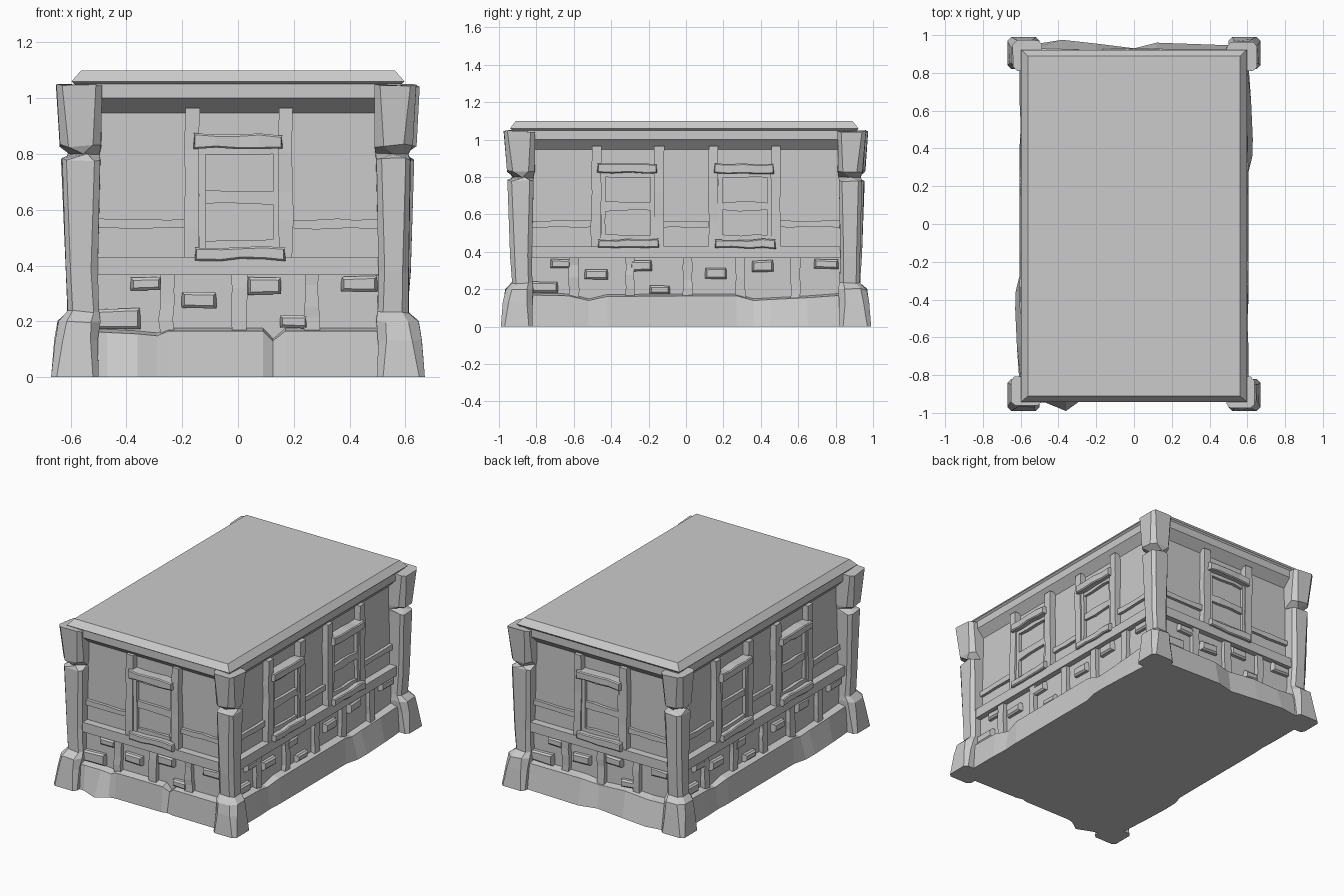
import bpy, bmesh, random
from math import pi
from mathutils import Matrix, Vector

if "Cube" in bpy.data.objects:
    bpy.data.objects.remove(bpy.data.objects["Cube"])

random.seed(4)
HX, HY = 0.535, 0.86          # half size of the wall box
parts = {}                    # part name -> bmesh


def loft(name, rings, M=Matrix()):
    """Skin a list of equal-sized point rings and cap both ends."""
    bm = parts.setdefault(name, bmesh.new())
    vs = [[bm.verts.new(M @ Vector(p)) for p in r] for r in rings]
    n = len(vs[0])
    faces = [bm.faces.new(vs[0]), bm.faces.new(vs[-1])]
    for a, b in zip(vs, vs[1:]):
        for i in range(n):
            j = (i + 1) % n
            faces.append(bm.faces.new((a[i], a[j], b[j], b[i])))
    bmesh.ops.recalc_face_normals(bm, faces=faces)


def block(name, side, u, z, d, segs=1, jit=0.0, inset=0.0):
    """Hand-cut board on a wall: u along wall, z up, d outward from the wall.
    It is cut into segs along its longer direction and roughened by jit."""
    M, half = side
    tall = (z[1] - z[0]) > (u[1] - u[0])
    (l0, l1), (w0, w1) = (z, u) if tall else (u, z)
    rings = []
    for s in range(segs + 1):
        t = s / segs
        if 0 < s < segs:
            t += random.uniform(-0.25, 0.25) / segs
        a, b = (w0 + random.uniform(-jit, jit), w1 + random.uniform(-jit, jit))
        dd = d[1] + random.uniform(-jit, jit) * 0.7
        e = inset if s == 0 else -inset if s == segs else 0
        l = l0 + (l1 - l0) * t
        ring = [(l, a, d[0]), (l, b, d[0])]
        if inset:
            ring += [(l, b, dd - inset), (l + e, b - inset, dd),
                     (l + e, a + inset, dd), (l, a, dd - inset)]
        else:
            ring += [(l, b, dd), (l, a, dd)]
        rings.append([(w, -half - q, k) if tall else (k, -half - q, w)
                      for k, w, q in ring])
    loft(name, rings, M)


def rect(hx, hy, z, cy=0.0):
    return [(-hx, cy - hy, z), (hx, cy - hy, z), (hx, cy + hy, z), (-hx, cy + hy, z)]


def window(side, c):
    # tall boards either side
    for x in (-0.165, 0.17):
        block("window_boards", side, (c + x - .026, c + x + .026), (.42, .965), (-.02, .042), 4, .004)
    # frame stiles and rails around two panes
    for u, z in (((-.14, -.115), (.45, .84)), ((.125, .147), (.45, .84))):
        block("window_frame", side, (c + u[0], c + u[1]), z, (-.02, .034), 3, .002)
    for z in ((.455, .49), (.62, .665), (.80, .83)):
        block("window_frame", side, (c - .12, c + .13), z, (-.02, .032), 3, .005)
    block("window_panes", side, (c - .12, c + .13), (.47, .81), (-.02, .012))
    # heavy lintel and sill
    block("window_lintels", side, (c - .16, c + .16), (.82, .87), (-.02, .068), 4, .005, .006)
    block("window_sills", side, (c - .155, c + .17), (.42, .467), (-.02, .068), 4, .005, .006)


# main walls
loft("walls", [rect(HX, HY, 0), rect(HX, HY, 1.0)])
loft("lower_wall", [rect(HX + .012, HY + .012, 0), rect(HX + .012, HY + .012, .38)])

# roof slab with flared cornice and chamfered rim
loft("roof", [rect(.53, .855, .943), rect(.585, .92, 1.0, -.005), rect(.585, .92, 1.05, -.005),
              rect(.597, .932, 1.06, -.01), rect(.562, .9, 1.1, -.01)])

# layouts: bricks are (u, z, width, height); plinth is (u, top z, top depth, foot depth)
SHORT = dict(windows=[0], studs=[-.255, .005, .265],
             trim=[(-.52, -.185), (.19, .52)],
             bricks=[(-.33, .335, .11, .05), (-.14, .275, .125, .06), (.095, .325, .12, .06),
                     (.435, .335, .13, .055), (-.43, .21, .16, .07), (.2, .2, .1, .045)])
LONG = dict(windows=[-.315, .31], studs=[-.6, -.3, .01, .29, .585],
            trim=[(-.83, -.5), (-.13, .12), (.49, .83)],
            bricks=[(-.67, .335, .11, .05), (-.48, .28, .125, .06), (-.24, .325, .115, .06),
                    (.16, .285, .115, .055), (.41, .325, .115, .06), (.75, .335, .13, .055),
                    (-.76, .21, .15, .06), (-.14, .2, .11, .045)])
FRONT_PLINTH = [(-.54, .165, .07, .08), (-.47, .16, .07, .085), (-.36, .155, .06, .13),
                (-.29, .148, .06, .08), (-.25, .165, .06, .07), (.09, .165, .06, .07),
                (.125, .13, .035, .06), (.17, .165, .06, .07), (.54, .165, .065, .075)]
BACK_PLINTH = [(-.54, .165, .065, .085), (-.12, .165, .065, .1), (0, .15, .05, .07),
               (.2, .165, .06, .095), (.38, .155, .065, .115), (.54, .165, .07, .09)]
LONG_PLINTH = [(-.86, .17, .06, .07), (-.63, .165, .06, .07), (-.52, .14, .045, .065),
               (-.42, .162, .06, .07), (.27, .165, .06, .07), (.36, .14, .05, .092),
               (.45, .145, .05, .094), (.65, .155, .055, .085), (.86, .17, .06, .07)]

for k in range(4):
    M = Matrix.Rotation(k * pi / 2, 4, 'Z')
    lay, half, run = (LONG, HX, HY) if k % 2 else (SHORT, HY, HX)
    side = (M, half)
    for c in lay["windows"]:
        window(side, c)
    # wall trim rail and the ledge below it
    for u in lay["trim"]:
        block("wall_trim", side, u, (.532, .566), (-.02, .02), 4, .003)
    block("ledge", side, (-run, run), (.367, .43), (-.02, .05))
    # studs and loose bricks of the lower wall
    for u in lay["studs"]:
        block("lower_studs", side, (u - .026, u + .026), (.15, .375), (0, .04), 4, .005)
    for u, z, w, h in lay["bricks"]:
        block("bricks", side, (u - w / 2, u + w / 2), (z - h / 2, z + h / 2), (0, .042), 1, .004, .01)
    # rough stone plinth
    prof = LONG_PLINTH if k % 2 else (FRONT_PLINTH, BACK_PLINTH)[k // 2]
    loft("plinth", [[(u, -half + .03, 0), (u, -half - db, 0), (u, -half - dt, zt),
                     (u, -half + .03, zt + .02)] for u, zt, dt, db in prof], M)

# corner pillars: (z, outer left, outer front, inner, chamfer), notched near the top
PILLAR = [(0, .67, .67, .50, .02), (.13, .657, .657, .50, .03), (.20, .646, .646, .495, .035),
          (.235, .61, .61, .50, .02), (.38, .618, .612, .505, .02), (.78, .633, .62, .495, .02),
          (.80, .598, .612, .495, .06), (.83, .638, .625, .49, .03), (1.045, .653, .64, .49, .02)]
for k, (sx, sy) in enumerate([(-1, -1), (1, -1), (1, 1), (-1, 1)]):
    M = Matrix.Translation((sx * HX, sy * (HY - .005), 0)) @ Matrix.Rotation(k * pi / 2, 4, 'Z')
    rings = []
    for z, a, b, i, c in PILLAR:
        a, b, i = a - HX, b - HX, i - HX
        ring = [(i, i), (a - c, i), (a, i + c), (a, b - c), (a - c, b), (i + c, b), (i, b - c)]
        j = .006 if z else 0
        rings.append([(-p + random.uniform(-j, j) * .5, -q + random.uniform(-j, j) * .5,
                       z + random.uniform(-j, j)) for p, q in ring])
    loft("corner_pillars", rings, M)

# turn every part into an object
for name, bm in parts.items():
    me = bpy.data.meshes.new(name)
    bm.to_mesh(me)
    bm.free()
    bpy.context.scene.collection.objects.link(bpy.data.objects.new(name, me))
